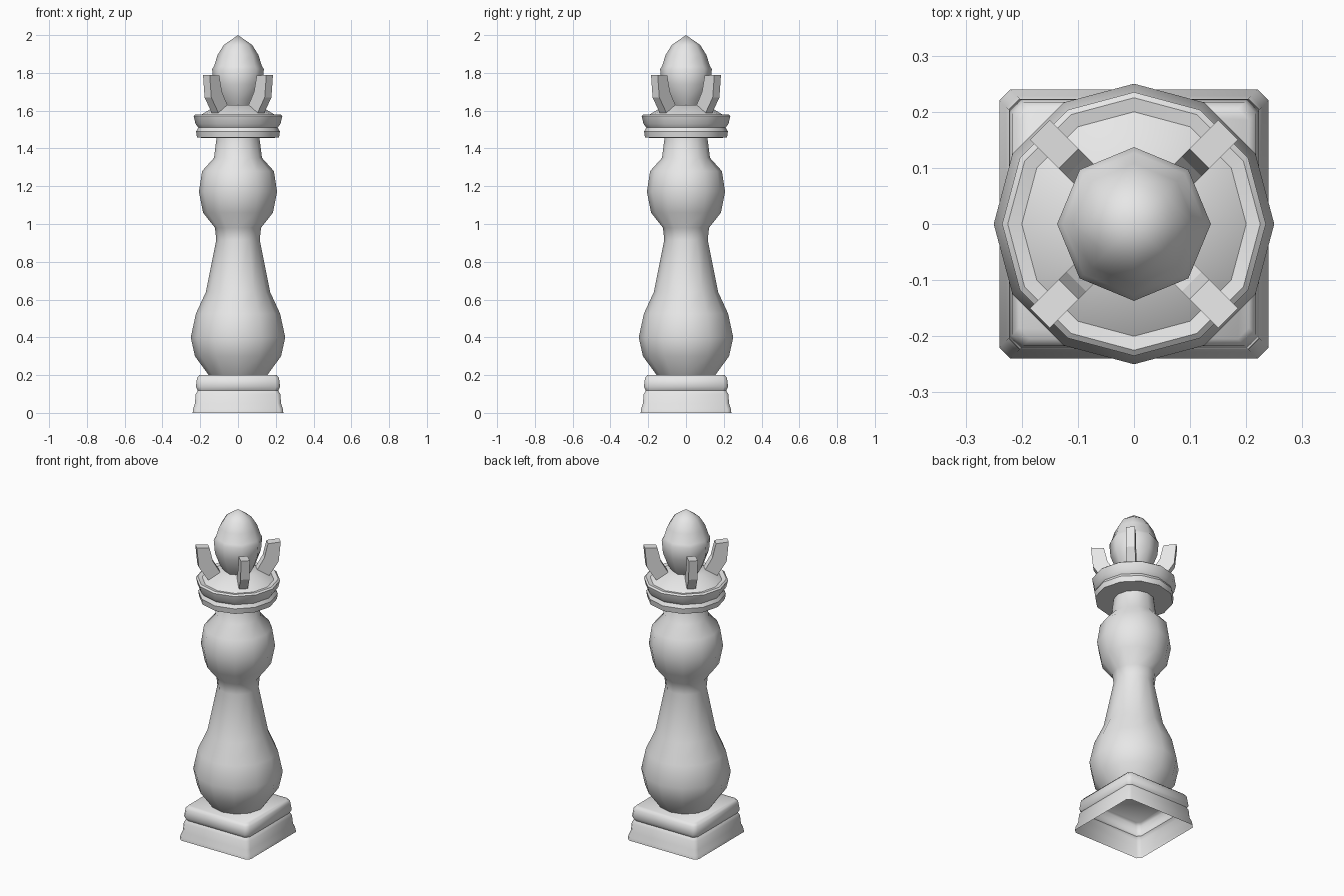
import bpy, bmesh, math
from mathutils import Matrix

if "Cube" in bpy.data.objects:
    bpy.data.objects.remove(bpy.data.objects["Cube"])

grey = bpy.data.materials.new("light grey stone")
grey.diffuse_color = (0.8, 0.8, 0.8, 1)
grey.use_nodes = True
grey.node_tree.nodes["Principled BSDF"].inputs["Base Color"].default_value = grey.diffuse_color


def finish(bm, name, angle):
    bmesh.ops.recalc_face_normals(bm, faces=bm.faces)
    me = bpy.data.meshes.new(name)
    bm.to_mesh(me)
    bm.free()
    me.materials.append(grey)
    ob = bpy.data.objects.new(name, me)
    bpy.context.collection.objects.link(ob)
    bpy.ops.object.select_all(action='DESELECT')
    ob.select_set(True)
    bpy.context.view_layer.objects.active = ob
    if angle:
        bpy.ops.object.shade_smooth_by_angle(angle=math.radians(angle))
    return ob


def loft(name, rings, angle, cap_bottom=False, cap_top=False):
    """Skin a stack of closed rings, each a list of points."""
    bm = bmesh.new()
    rows = [[bm.verts.new(p) for p in ring] for ring in rings]
    n = len(rows[0])
    for a, b in zip(rows, rows[1:]):
        for i in range(n):
            j = (i + 1) % n
            bm.faces.new((a[i], a[j], b[j], b[i]))
    if cap_bottom:
        bm.faces.new(rows[0][::-1])
    if cap_top:
        bm.faces.new(rows[-1])
    bmesh.ops.remove_doubles(bm, verts=bm.verts, dist=1e-5)
    return finish(bm, name, angle)


def circle(r, z, n):
    return [(r * math.cos(2 * math.pi * i / n), r * math.sin(2 * math.pi * i / n), z)
            for i in range(n)]


def square(h, z, c=0.02):
    """Square ring with chamfered corners."""
    k = h - c
    return [(h, -k, z), (h, k, z), (k, h, z), (-k, h, z),
            (-h, k, z), (-h, -k, z), (-k, -h, z), (k, -h, z)]


# Square moulded base, a shell open underneath
base = [(0.24, 0), (0.238, 0.02), (0.228, 0.05), (0.224, 0.10), (0.213, 0.118),
        (0.223, 0.138), (0.217, 0.185), (0.205, 0.20)]
loft("base", [square(h, z) for h, z in base], 50, cap_top=True)

# Turned column
column = [(0.155, 0.20), (0.228, 0.30), (0.25, 0.40), (0.223, 0.525), (0.17, 0.64),
          (0.115, 0.915), (0.122, 0.98), (0.185, 1.06), (0.207, 1.17), (0.19, 1.28),
          (0.127, 1.35), (0.113, 1.46)]
loft("column", [circle(r, z, 12) for r, z in column], 60)

# Collar with a groove and a shallow sloping top
collar = [(0.10, 1.455), (0.217, 1.457), (0.222, 1.49), (0.21, 1.51), (0.225, 1.53),
          (0.235, 1.572), (0.225, 1.58), (0.20, 1.575), (0.11, 1.63)]
loft("collar", [circle(r, z, 12) for r, z in collar], 35, cap_bottom=True, cap_top=True)

# Pointed bud finial
bud = [(0.06, 1.60), (0.10, 1.66), (0.13, 1.74), (0.137, 1.82), (0.127, 1.835),
       (0.108, 1.895), (0.075, 1.948), (0.0, 2.0)]
loft("bud", [circle(r, z, 8) for r, z in bud], 50, cap_bottom=True)

# Four bent crown prongs on the diagonals
prong = [(0.237, 1.79), (0.225, 1.67), (0.16, 1.57), (0.09, 1.605), (0.145, 1.70),
         (0.165, 1.785)]
for k in range(4):
    turn = Matrix.Rotation(math.radians(45 + 90 * k), 3, 'Z')
    sides = [[turn @ Matrix.Identity(3).col[0] * r + turn @ Matrix.Identity(3).col[1] * y
              + Matrix.Identity(3).col[2] * z for r, z in prong] for y in (-0.025, 0.025)]
    loft(f"crown_prong_{k + 1}", sides, 0, cap_bottom=True, cap_top=True)
